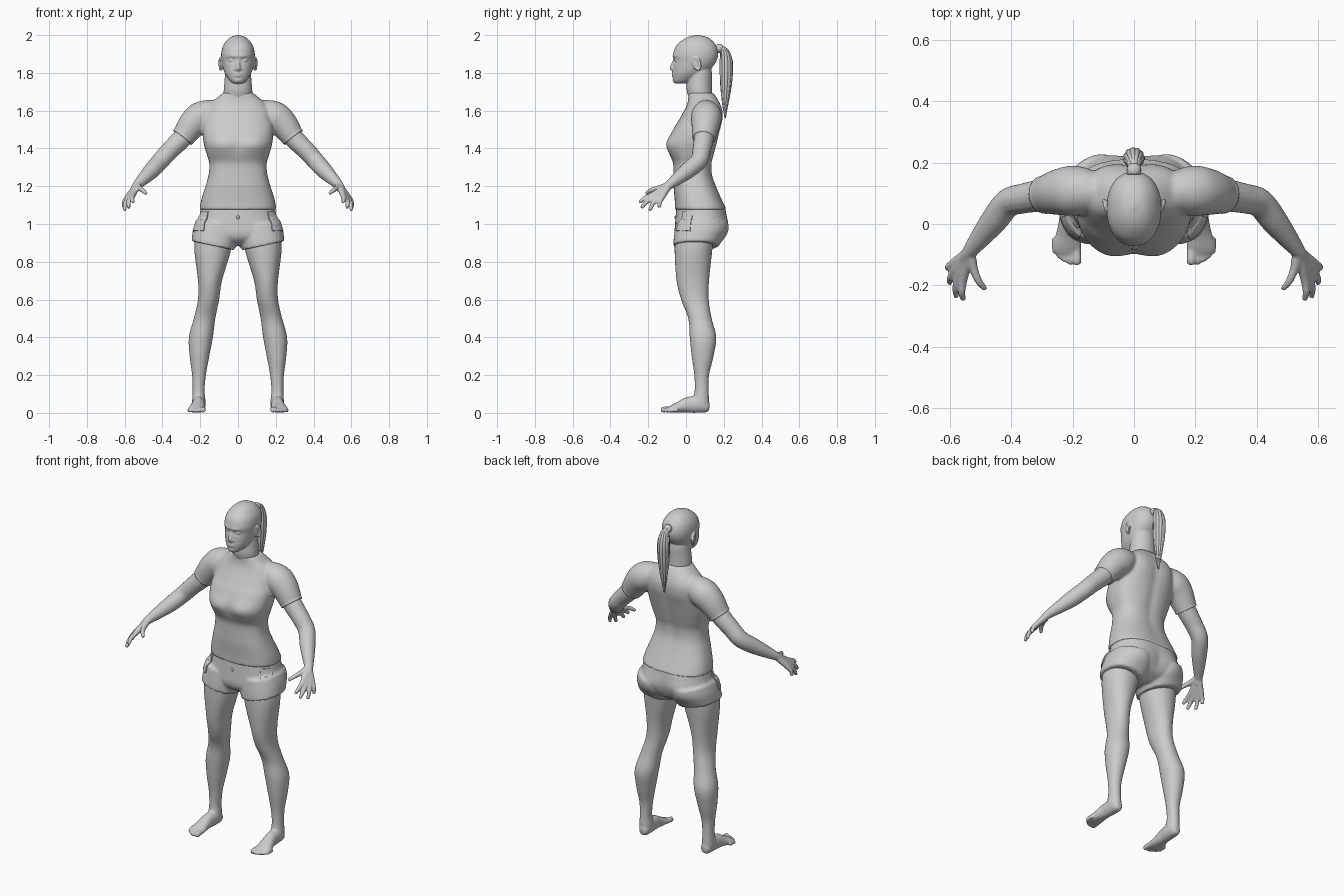
import bpy, bmesh, math, random
from mathutils import Vector, Matrix

if "Cube" in bpy.data.objects:
    bpy.data.objects.remove(bpy.data.objects["Cube"])

random.seed(4)
SEG = 40


def spline(rows, n):
    """Catmull-Rom through rows of any width."""
    p = [Vector(r) for r in rows]
    p = [p[0] * 2 - p[1]] + p + [p[-1] * 2 - p[-2]]
    out = []
    for i in range(1, len(p) - 2):
        a, b, c, d = p[i - 1:i + 3]
        for k in range(n):
            t = k / n
            out.append((b * 2 + (c - a) * t + (a * 2 - b * 5 + c * 4 - d) * t * t
                        + (b * 3 - a - c * 3 + d) * t ** 3) * 0.5)
    return out + [p[-2]]


def skin(rings):
    s = len(rings[0])
    faces = [(i * s + j, i * s + (j + 1) % s, (i + 1) * s + (j + 1) % s, (i + 1) * s + j)
             for i in range(len(rings) - 1) for j in range(s)]
    last = (len(rings) - 1) * s
    faces += [tuple(range(s))[::-1], tuple(range(last, last + s))]
    return [v for r in rings for v in r], faces


def loft(rows, tilt=0.0, power=2.3, n=6):
    """Stacked level rings, rows (z, x0, x1, y0, y1) or centred (z, half width, y0, y1)."""
    rows = [(r[0], -r[1], r[1], r[2], r[3]) if len(r) == 4 else r for r in rows]
    rings = []
    for z, x0, x1, y0, y1 in spline(rows, n):
        ring = []
        for j in range(SEG):
            a = 2 * math.pi * j / SEG
            c, s = math.cos(a), math.sin(a)
            dx = math.copysign(abs(c) ** (2 / power), c) * (x1 - x0) / 2
            dy = math.copysign(abs(s) ** (2 / power), s) * (y1 - y0) / 2
            ring.append(Vector(((x0 + x1) / 2 + dx, (y0 + y1) / 2 + dy, z + tilt * dx)))
        rings.append(ring)
    return skin(rings)


def tube(rows, hint=None, n=5, seg=16):
    """Rings along a path, rows (x, y, z, r) or (x, y, z, side r, other r)."""
    rows = spline([r if len(r) == 5 else (*r, r[3]) for r in rows], n)
    pts = [Vector(r[:3]) for r in rows]
    if hint is None:
        d = [abs(v) for v in pts[-1] - pts[0]]
        hint = d.index(min(d))
    up = Vector([float(i == hint) for i in range(3)])
    rings = []
    for i, r in enumerate(rows):
        t = (pts[min(i + 1, len(pts) - 1)] - pts[max(i - 1, 0)]).normalized()
        u = t.cross(up).normalized()
        w = u.cross(t)
        rings.append([pts[i] + u * max(r[3], .001) * math.cos(a) + w * max(r[4], .001) * math.sin(a)
                      for a in (2 * math.pi * j / seg for j in range(seg))])
    return skin(rings)


def ball(c, r):
    lats = [math.radians(-86 + 172 * i / 12) for i in range(13)]
    return skin([[Vector((c[0] + r[0] * math.cos(l) * math.cos(a), c[1] + r[1] * math.cos(l) * math.sin(a),
                          c[2] + r[2] * math.sin(l))) for a in (math.pi * j / 10 for j in range(20))]
                 for l in lats])


def sculpt(part, c, size, dy):
    """Push a soft symmetric spot along y."""
    for v in part[0]:
        if (v.y - c[1]) ** 2 < .01:
            v.y += dy * math.exp(-((abs(v.x) - c[0]) / size[0]) ** 2 - ((v.z - c[2]) / size[1]) ** 2)


def make(name, parts, mirror=True, voxel=0.0, smooth=3):
    verts, faces = [], []
    for vs, fs in parts:
        faces += [[i + len(verts) for i in f] for f in fs]
        verts += vs
    me = bpy.data.meshes.new(name)
    me.from_pydata(verts, [], faces)
    bm = bmesh.new()
    bm.from_mesh(me)
    bmesh.ops.recalc_face_normals(bm, faces=bm.faces)
    for f in bm.faces:
        f.smooth = True
    bm.to_mesh(me)
    bm.free()
    ob = bpy.data.objects.new(name, me)
    bpy.context.collection.objects.link(ob)
    if mirror:
        ob.modifiers.new("Mirror", 'MIRROR').use_mirror_merge = False
    if voxel:
        m = ob.modifiers.new("Blend", 'REMESH')
        m.mode, m.voxel_size, m.use_smooth_shade = 'VOXEL', voxel, True
        m = ob.modifiers.new("Soften", 'SMOOTH')
        m.factor, m.iterations = 0.5, smooth
    return ob


# Head with face, ears and neck
skull = loft([(1.743, .022, -.055, -.01), (1.758, .043, -.066, .04), (1.79, .066, -.069, .09),
              (1.82, .078, -.068, .13), (1.86, .086, -.066, .16), (1.9, .089, -.068, .17),
              (1.94, .081, -.054, .162), (1.97, .062, -.025, .14), (1.99, .038, .01, .11),
              (2.0, .008, .05, .07)], power=2.2, n=8)
sculpt(skull, (.034, -.06, 1.866), (.018, .012), .011)
sculpt(skull, (.03, -.06, 1.889), (.03, .009), -.005)
sculpt(skull, (0, -.06, 1.757), (.02, .012), -.005)
neck = loft([(1.62, .075, .03, .14), (1.7, .076, .005, .138), (1.75, .072, .005, .137),
             (1.8, .068, .01, .137), (1.84, .06, .02, .13)], power=2)
face = [tube([(0, -.056, 1.876, .008), (0, -.066, 1.85, .01), (0, -.073, 1.827, .013), (0, -.064, 1.812, .011)], 0)]
for z, r in ((1.797, .005), (1.786, .006)):
    face.append(tube([(-.027, -.056, 1.791, .003), (-.012, -.068, z, r), (.012, -.068, z, r),
                      (.027, -.056, 1.791, .003)], 2))
for s in (-1, 1):
    face += [ball((s * .034, -.046, 1.866), (.016, .015, .010)), ball((s * .012, -.066, 1.82), (.009, .01, .008))]
    ear = [(s * (.092 + .006 * math.cos(a)), .058 + .017 * math.cos(a) - .006 * math.sin(a),
            1.848 + .031 * math.sin(a), .0065) for a in (math.pi * i / 4 for i in range(9))]
    face += [tube(ear, 0), ball((s * .087, .055, 1.846), (.008, .015, .028))]
make("head", [skull, neck] + face, False, .005, 2)

# Ponytail: a core with loose strands around it
tail = [(.165, 1.93, .016), (.2, 1.922, .022), (.213, 1.86, .034), (.213, 1.78, .034),
        (.21, 1.7, .027), (.207, 1.62, .015), (.207, 1.56, .004)]
strands = [tube([(0, y, z, r * .75) for y, z, r in tail], 0)]
for k in range(11):
    a = 2 * math.pi * k / 11
    cut = random.uniform(0, .03)
    strands.append(tube([(r * .68 * math.cos(a), y + r * .68 * math.sin(a), z + cut * i / 6, r * .34)
                         for i, (y, z, r) in enumerate(tail)], 0, seg=10))
make("ponytail", strands, False)
make("hair_tie", [tube([(0, .16, 1.933, .02), (0, .175, 1.93, .024), (0, .19, 1.925, .02)], 0)], False)

# Shirt: torso and short sleeves blended
torso = loft([(1.075, .205, -.058, .215), (1.13, .194, -.06, .19), (1.2, .172, -.066, .16),
              (1.26, .156, -.066, .14), (1.32, .152, -.068, .138), (1.37, .166, -.084, .15),
              (1.43, .182, -.09, .165), (1.5, .188, -.068, .18), (1.55, .18, -.038, .19),
              (1.6, .17, -.01, .19), (1.635, .15, .006, .18), (1.665, .115, .012, .165),
              (1.695, .079, .012, .145)], power=2.5)
sculpt(torso, (.085, -.09, 1.42), (.075, .05), -.021)
sculpt(torso, (.09, .19, 1.58), (.06, .09), .008)
sculpt(torso, (0, .16, 1.4), (.03, .2), -.008)
sleeve = tube([(.08, .1, 1.61, .05), (.18, .108, 1.575, .08), (.235, .105, 1.535, .077),
               (.292, .095, 1.458, .061)], 1, 6, 28)
make("shirt", [torso, sleeve], True, .008, 4)
cuff = tube([(.28, .097, 1.475, .061), (.287, .096, 1.466, .063), (.294, .095, 1.457, .0615)], 1, 3, 28)
make("sleeve_hem", [cuff])

# Arms and hands, each finger running from the wrist
wrist = (.535, -.09, 1.205)
arm = tube([(.2, .105, 1.56, .05), (.29, .095, 1.46, .053), (.36, .083, 1.39, .049), (.41, .068, 1.335, .047),
            (.455, .012, 1.285, .044), (.5, -.045, 1.24, .034), (*wrist, .024), (.55, -.115, 1.18, .02)], 1)
hand = []
for knuckle, tip in (((.556, -.182, 1.152), (.555, -.247, 1.113)), ((.57, -.168, 1.143), (.578, -.237, 1.085)),
                     ((.582, -.15, 1.138), (.6, -.192, 1.07)), ((.59, -.13, 1.135), (.606, -.142, 1.085)),
                     ((.522, -.145, 1.19), (.484, -.212, 1.16))):
    k, t = Vector(knuckle), Vector(tip)
    mid = k.lerp(t, .55) + Vector((.005, -.003, .005))
    hand.append(tube([(*wrist, .019), (*Vector(wrist).lerp(k, .5), .017), (*k, .0145), (*mid, .012), (*t, .009)]))
make("arm", [arm] + hand, True, .0055, 3)

# Shorts: pelvis and two leg openings blended
pelvis = loft([(1.1, .193, -.05, .205), (1.05, .203, -.054, .212), (1.0, .218, -.058, .212),
               (.95, .222, -.06, .2), (.915, .15, -.045, .18), (.885, .05, .0, .13)], power=2.4)
shorts_leg = loft([(1.0, .0, .222, -.055, .208), (.95, -.005, .237, -.062, .205),
                   (.91, .01, .243, -.066, .186), (.885, .02, .245, -.067, .172)], .21)
for p in (pelvis, shorts_leg):
    sculpt(p, (.1, .2, .985), (.075, .06), .02)
shorts = make("shorts", [pelvis, shorts_leg], True, .008, 3)
make("shorts_button", [ball((0, -.056, 1.035), (.009, .006, .009))], False)

# Side pockets laid onto the shorts
bm = bmesh.new()
place = Matrix.Translation((.2, -.005, 1.015)) @ Matrix.Rotation(math.radians(48), 4, 'Z') \
    @ Matrix.Rotation(math.pi / 2, 4, 'X') @ Matrix.Diagonal((.04, .055, 1, 1))
bmesh.ops.create_grid(bm, x_segments=10, y_segments=12, size=1, matrix=place)
me = bpy.data.meshes.new("pocket")
bm.to_mesh(me)
bm.free()
pocket = bpy.data.objects.new("pocket", me)
bpy.context.collection.objects.link(pocket)
wrap = pocket.modifiers.new("Lay", 'SHRINKWRAP')
wrap.target, wrap.offset, wrap.wrap_mode = shorts, .003, 'OUTSIDE_SURFACE'
thick = pocket.modifiers.new("Thick", 'SOLIDIFY')
thick.thickness, thick.offset = .006, 0
pocket.modifiers.new("Mirror", 'MIRROR').use_mirror_merge = False

# Legs, feet and toes
leg = loft([(1.0, .04, .205, -.03, .14), (.93, .03, .226, -.054, .145), (.85, .04, .23, -.06, .138),
            (.7, .085, .212, -.05, .122), (.6, .1, .212, -.026, .12), (.5, .12, .234, .012, .136),
            (.4, .133, .26, .02, .16), (.3, .152, .256, .03, .146), (.2, .17, .243, .044, .122),
            (.12, .177, .24, .046, .12), (.06, .172, .243, .035, .122), (.03, .175, .24, .04, .12)], power=2.1)
foot = tube([(.206, .124, .032, .018, .02), (.206, .105, .034, .03, .033), (.207, .06, .044, .035, .044),
             (.21, .01, .042, .034, .042), (.214, -.035, .03, .04, .03), (.218, -.072, .021, .047, .021),
             (.221, -.095, .015, .045, .014)], 2, 5, 24)
toes = []
for i, (x, y, r) in enumerate(((.186, -.131, .015), (.208, -.13, .011), (.226, -.122, .0105),
                               (.243, -.11, .010), (.258, -.094, .0095))):
    toes.append(tube([(x + .002, y + .05, r + .004, r), (x, y + .02, r + .004, r),
                      (x, y + .007, r + .001, r), (x, y - .002, r, r * .7)], 2))
make("leg", [leg, foot] + toes, True, .006, 3)
